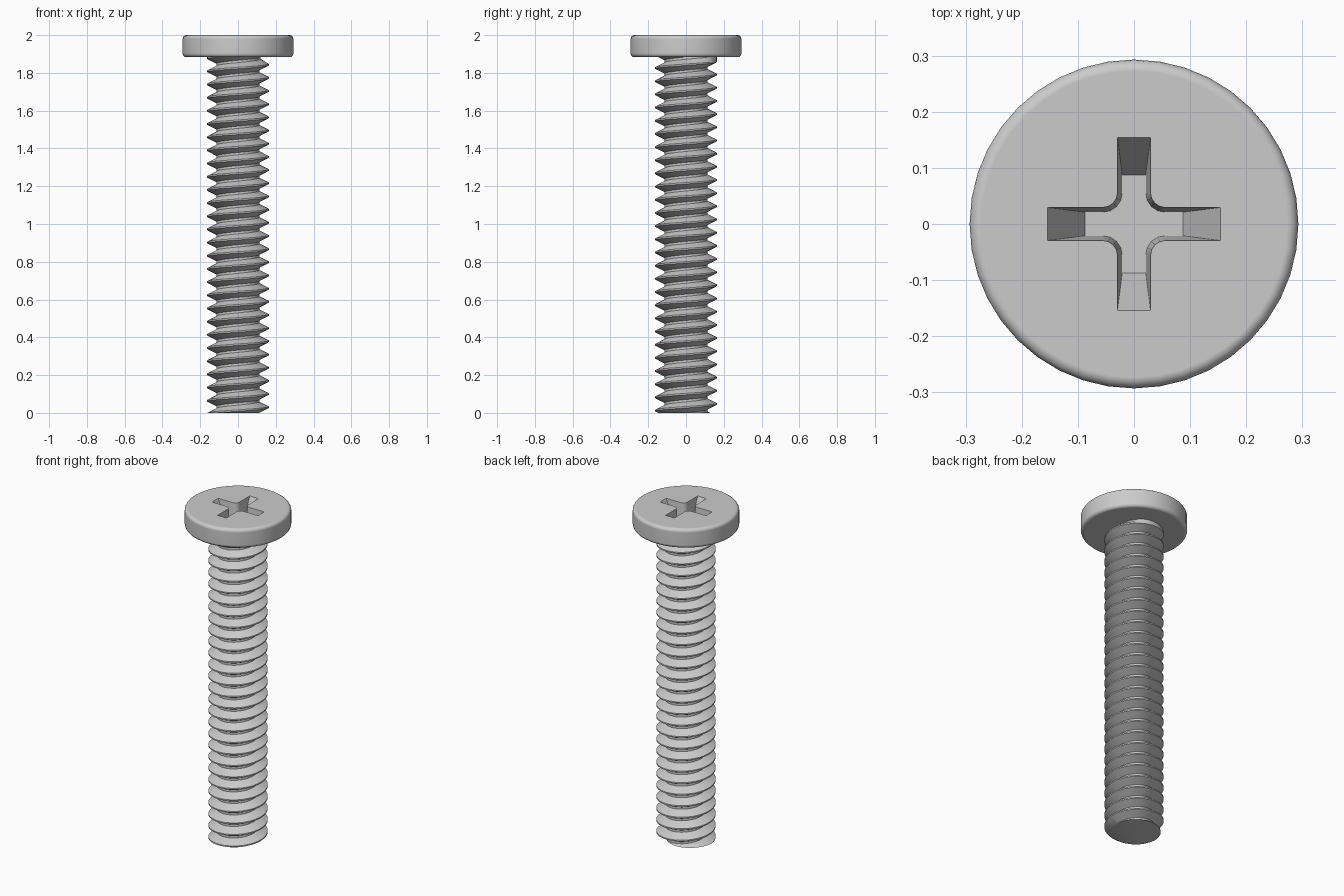
import bpy, bmesh
from math import sin, cos, pi, radians

if "Cube" in bpy.data.objects:
    bpy.data.objects.remove(bpy.data.objects["Cube"])

TAU = 2 * pi


def make_object(name, bm):
    bmesh.ops.recalc_face_normals(bm, faces=bm.faces)
    mesh = bpy.data.meshes.new(name)
    bm.to_mesh(mesh)
    bm.free()
    ob = bpy.data.objects.new(name, mesh)
    bpy.context.collection.objects.link(ob)
    return ob


def skin(bm, rings):
    """Join closed rings of points, capping both ends."""
    loops = [[bm.verts.new(p) for p in ring] for ring in rings]
    for a, b in zip(loops, loops[1:]):
        n = len(a)
        for i in range(n):
            j = (i + 1) % n
            bm.faces.new((a[i], a[j], b[j], b[i]))
    bm.faces.new(loops[0])
    bm.faces.new(loops[-1])


# Head: a disc with rounded rims
R, LOW, HIGH, SIDES = 0.293, 1.883, 2.0, 40


def rim(radius, z, start, end):
    steps = 5
    angles = [radians(start + (end - start) * i / (steps - 1)) for i in range(steps)]
    return [(R - radius + radius * cos(a), z + radius * sin(a)) for a in angles]


profile = rim(0.02, LOW + 0.02, -90, 0) + rim(0.02, HIGH - 0.02, 0, 90)
bm = bmesh.new()
skin(bm, [[(r * cos(TAU * i / SIDES), r * sin(TAU * i / SIDES), z)
           for i in range(SIDES)] for r, z in profile])
head = make_object("screw_head", bm)

# Shank: one V groove winding up a cylinder and running out below the head
PITCH, CREST, ROOT, STEPS = 0.06975, 0.163, 0.113, 48
GROOVE_Z, RUNOUT = -0.005, 27.0
section = [(-0.031, False), (-0.006, True), (0.006, True), (0.031, False)]

bm = bmesh.new()
rows = []
for i in range(-2 * STEPS, 30 * STEPS + 1):
    turn = i / STEPS
    fade = min(max((turn - RUNOUT) / 0.22, 0), 1)
    root = ROOT + (CREST - ROOT) * fade
    a = TAU * turn
    row = []
    for dz, deep in section:
        r = root if deep else CREST
        row.append(bm.verts.new((r * cos(a), r * sin(a), GROOVE_Z + PITCH * turn + dz)))
    rows.append(row)
for i in range(len(rows) - 1):
    p, q = rows[i], rows[i + 1]
    for k in range(3):
        bm.faces.new((p[k], q[k], q[k + 1], p[k + 1]))
    if i + STEPS + 1 < len(rows):
        bm.faces.new((p[3], q[3], rows[i + STEPS + 1][0], rows[i + STEPS][0]))

# Trim the shank square at both ends and close it
for z, side in ((0.0, -1), (LOW + 0.008, 1)):
    bmesh.ops.bisect_plane(bm, geom=bm.verts[:] + bm.edges[:] + bm.faces[:],
                           plane_co=(0, 0, z), plane_no=(0, 0, side),
                           clear_outer=True)
bmesh.ops.remove_doubles(bm, verts=bm.verts, dist=1e-5)
bmesh.ops.holes_fill(bm, edges=[e for e in bm.edges if e.is_boundary], sides=0)
shank = make_object("threaded_shank", bm)


# Cross recess: tapered four-armed cutter with filleted inner corners
def cross(length, w, fillet, z):
    corner = w + fillet
    arm = [(length, -w), (length, w)]
    for i in range(5):
        a = radians(270 - 90 * i / 4)
        arm.append((corner + fillet * cos(a), corner + fillet * sin(a)))
    pts = []
    for q in range(4):
        c, s = round(cos(q * pi / 2)), round(sin(q * pi / 2))
        pts += [(x * c - y * s, x * s + y * c, z) for x, y in arm]
    return pts


bm = bmesh.new()
skin(bm, [cross(0.087, 0.021, 0.034, 1.87), cross(0.154, 0.0295, 0.026, 2.0),
          cross(0.157, 0.030, 0.026, 2.006)])
cutter = make_object("recess_cutter", bm)
cutter.hide_render = True

# Cut the recess, then smooth the round surfaces
for ob in (head, shank):
    bpy.ops.object.select_all(action='DESELECT')
    ob.select_set(True)
    bpy.context.view_layer.objects.active = ob
    mod = ob.modifiers.new("recess", 'BOOLEAN')
    mod.operation = 'DIFFERENCE'
    mod.solver = 'EXACT'
    mod.object = cutter
    bpy.ops.object.modifier_apply(modifier=mod.name)
    bpy.ops.object.shade_smooth_by_angle(angle=radians(30))
bpy.data.objects.remove(cutter)

# Keep the flat top of the head evenly shaded
flat = head.modifiers.new("flat_top", 'WEIGHTED_NORMAL')
flat.keep_sharp = True
